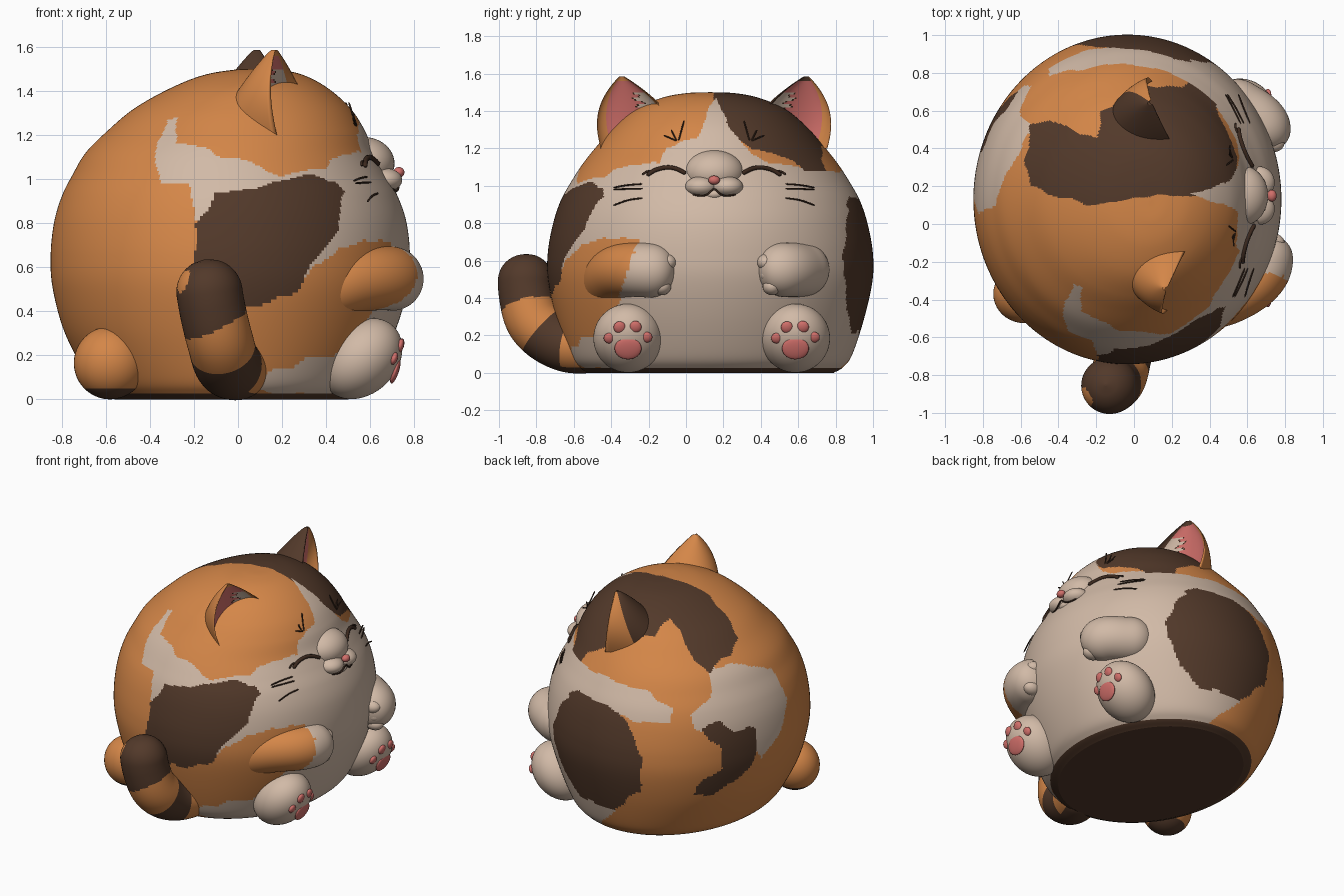
import bpy, bmesh, math
from mathutils import Vector, noise
from mathutils.bvhtree import BVHTree

if "Cube" in bpy.data.objects:
    bpy.data.objects.remove(bpy.data.objects["Cube"])

COLOURS = [("orange_fur", (0.66, 0.24, 0.065)), ("brown_fur", (0.085, 0.041, 0.023)),
           ("cream_fur", (0.64, 0.49, 0.385)), ("pink_skin", (0.64, 0.16, 0.145)),
           ("dark_line", (0.045, 0.022, 0.013))]
MATS = []
for mat_name, rgb in COLOURS:
    m = bpy.data.materials.new(mat_name)
    m.diffuse_color = (*rgb, 1)
    m.use_nodes = True
    m.node_tree.nodes["Principled BSDF"].inputs["Base Color"].default_value = m.diffuse_color
    MATS.append(m)
ORANGE, BROWN, CREAM, PINK, LINE = range(5)


def spline(pts, n):
    """Smooth path through the points, n samples per span."""
    p = [Vector(q) for q in pts]
    p = [2 * p[0] - p[1]] + p + [2 * p[-1] - p[-2]]
    out = []
    for i in range(1, len(p) - 2):
        a, b, c, d = p[i - 1:i + 3]
        for k in range(n):
            t = k / n
            out.append(0.5 * (2 * b + (c - a) * t + (2 * a - 5 * b + 4 * c - d) * t * t
                              + (3 * b - a - 3 * c + d) * t ** 3))
    return out + [p[-2]]


def loft(name, rings, colour):
    """Skin closed rings; colour is an index or a rule(centre, ring fraction, angle)."""
    n = len(rings[0])
    verts = [v for r in rings for v in r]
    faces = [(i * n + j, i * n + (j + 1) % n, (i + 1) * n + (j + 1) % n, (i + 1) * n + j)
             for i in range(len(rings) - 1) for j in range(n)]
    sides = len(faces)
    faces += [tuple(range(n))[::-1], tuple(range(len(verts) - n, len(verts)))]
    me = bpy.data.meshes.new(name)
    me.from_pydata(verts, [], faces)
    for m in MATS:
        me.materials.append(m)
    for f in me.polygons:
        i, j = divmod(f.index, n)
        f.use_smooth = f.index < sides
        t = (i + 0.5) / (len(rings) - 1)
        f.material_index = colour(f.center, t, (j + 0.5) / n * math.tau) if callable(colour) else colour
    bm = bmesh.new()
    bm.from_mesh(me)
    bmesh.ops.recalc_face_normals(bm, faces=bm.faces)
    bm.to_mesh(me)
    bm.free()
    ob = bpy.data.objects.new(name, me)
    bpy.context.collection.objects.link(ob)
    return ob


def limb(name, path, radius, colour, seg=32, n=14):
    """Round-ended tube along a smooth path."""
    p = spline(path, n)
    dist = [0]
    for a, b in zip(p, p[1:]):
        dist.append(dist[-1] + (b - a).length)
    side, rings = Vector((0.31, 0.2, 0.93)), []
    for i, c in enumerate(p):
        tan = (p[min(i + 1, len(p) - 1)] - p[max(i - 1, 0)]).normalized()
        side = (side - tan * side.dot(tan)).normalized()
        up = tan.cross(side)
        e = min(1, min(dist[i], dist[-1] - dist[i]) / radius)
        r = radius * max(0.03, math.sqrt(1 - (1 - e) ** 2))
        rings.append([c + r * (side * math.cos(k * math.tau / seg) + up * math.sin(k * math.tau / seg))
                      for k in range(seg)])
    return loft(name, rings, colour)


def ball(name, centre, radii, colour, lean=0, seg=40):
    """Ellipsoid, optionally leaning forward with height."""
    rings = []
    for i in range(25):
        a = math.pi * (0.01 + 0.98 * i / 24)
        ring = []
        for k in range(seg):
            b = k * math.tau / seg
            o = Vector((radii[0] * math.sin(a) * math.cos(b), radii[1] * math.sin(a) * math.sin(b),
                        -radii[2] * math.cos(a)))
            o.x += lean * o.z
            ring.append(Vector(centre) + o)
        rings.append(ring)
    return loft(name, rings, colour)


# Coat patches: painted in order, each an outline seen from one side
PATCHES = []


def patch(view, colour, pts):
    PATCHES.append((view, colour, pts))


VIEWS = {"flank": (0, 2, lambda p: p.y < 0.13), "far": (0, 2, lambda p: p.y > 0.13),
         "rear": (1, 2, lambda p: p.x < -0.25), "top": (0, 1, lambda p: p.z > 1.08),
         "face": (1, 2, lambda p: p.x > 0.3)}
patch("flank", CREAM, [(-.33, 1.27), (-.28, 1.27), (-.28, 1.17), (-.05, 1.1), (.2, 1.02), (.35, 1.04),
                       (.6, 1.08), (.6, .73), (.35, .62), (.28, .52), (0, .8), (-.2, .8), (-.22, .97),
                       (-.36, .98), (-.38, 1.1)])
patch("flank", BROWN, [(-.2, .8), (-.1, .93), (.1, .95), (.2, 1), (.45, 1.03), (.49, .95), (.44, .75),
                       (.33, .63), (.27, .5), (.1, .43), (-.1, .42), (-.2, .6)])
patch("flank", CREAM, [(.1, .04), (.1, .12), (.25, .15), (.32, .2), (.45, .2), (.55, 0)])
patch("far", CREAM, [(.85, 0), (.1, 0), (-.1, .2), (0, .5), (0, .9), (-.22, .87), (-.46, .88),
                     (-.45, .96), (-.25, 1.05), (.2, 1.08), (.5, 1.1), (.85, 1.1)])
patch("far", BROWN, [(.44, .6), (.38, .85), (.2, .94), (-.05, .92), (-.22, .84), (-.32, .65), (-.3, .4),
                     (-.1, .22), (.2, .21), (.38, .38)])
patch("rear", CREAM, [(.72, .92), (.6, 1), (.5, 1.16), (.3, 1.15), (.1, 1.05), (.05, .85), (.2, .63),
                      (.35, .55), (.45, .72), (.74, .84)])
patch("rear", BROWN, [(.7, .84), (.6, .86), (.53, .78), (.38, .77), (.38, .62), (.45, .48), (.64, .35),
                      (.74, .36), (.74, .43), (.62, .55), (.62, .68)])
patch("top", BROWN, [(-.58, .33), (-.56, .52), (-.45, .55), (-.2, .45), (-.17, .6), (.1, .74), (.25, .72),
                     (.35, .78), (.45, .72), (.4, .15), (.1, .15), (-.25, .1), (-.55, .2)])
patch("face", CREAM, [(.16, 1.48), (.1, 1.35), (.05, 1.25), (-.1, 1.2), (-.13, 1.12), (-.3, 1.12),
                      (-.42, 1.06), (-.53, 1.02), (-.44, .98), (-.46, .85), (-.53, .72), (-.25, .72),
                      (-.33, .45), (-.38, .3), (-.5, .15), (-.55, 0), (.9, 0), (.85, .3), (.84, .6),
                      (.86, .85), (.92, .98), (.7, 1.07), (.45, 1.13), (.35, 1.17), (.25, 1.3), (.2, 1.42)])
patch("face", BROWN, [(.15, 1.52), (.21, 1.33), (.35, 1.19), (.45, 1.18), (.6, 1.11), (.78, 1.09),
                      (.85, 1.12), (.75, 1.3), (.5, 1.5)])


def inside(u, v, poly):
    hit = False
    for (a, b), (c, d) in zip(poly, poly[1:] + poly[:1]):
        if (b > v) != (d > v) and u < a + (v - b) * (c - a) / (d - b):
            hit = not hit
    return hit


def coat(p, t, ang):
    if p.z < 0.025:
        return BROWN
    q = p + 0.022 * noise.noise_vector(p * 9)
    result = ORANGE
    for view, colour, pts in PATCHES:
        i, j, test = VIEWS[view]
        if test(p) and inside(q[i], q[j], pts):
            result = colour
    return result


# Body: rows of height, rear x, front x, half width
ROWS = [(0, -.56, .5, .66), (.03, -.62, .56, .71), (.1, -.68, .62, .76), (.3, -.785, .71, .825),
        (.5, -.84, .77, .868), (.65, -.85, .78, .868), (.8, -.835, .765, .84), (.92, -.8, .725, .8),
        (1.02, -.75, .67, .745), (1.12, -.69, .615, .68), (1.22, -.59, .575, .6), (1.32, -.47, .51, .51),
        (1.41, -.31, .41, .4), (1.47, -.16, .3, .26), (1.495, -.02, .19, .13), (1.5, .08, .09, .01)]
SEG = 400
body_rings = []
for z, x0, x1, h in spline(ROWS, 12):
    body_rings.append([Vector(((x0 + x1) / 2 + (x1 - x0) / 2 * math.cos(k * math.tau / SEG),
                               0.13 + h * math.sin(k * math.tau / SEG), z)) for k in range(SEG)])
body = loft("body", body_rings, coat)
tree = BVHTree.FromPolygons([v.co for v in body.data.vertices], [tuple(f.vertices) for f in body.data.polygons])


def on_face(y, z, out=0.0):
    return tree.ray_cast(Vector((2, y, z)), Vector((-1, 0, 0)))[0] + Vector((out, 0, 0))


# Ears, mirrored about the head's centre line, with a pink hollow and cream tuft
for sign, label, fur, shift in ((1, "near", ORANGE, 0), (-1, "far", BROWN, -0.08)):
    def place(p, s=sign, sh=shift):
        return Vector((p.x + sh, p.y if s > 0 else 0.3 - p.y, p.z))
    face_dir, across = Vector((.93, -.36, 0)), Vector((.36, .93, 0))
    rings = []
    for i in range(45):
        t = i / 44
        c = Vector((.26, -.24, 1.2)).lerp(Vector((.175, -.345, 1.585)), t)
        w, d = .22 * (1 - t ** 2.4) + .012, .38 * (1 - t) ** .9 + .025
        rings.append([place(c + across * w * math.cos(a)
                            - face_dir * d * (math.sin(a) if math.sin(a) > 0 else -.4 * math.sin(a)))
                      for a in (k * math.tau / 80 for k in range(80))])

    def ear_colour(p, t, a, f=fur):
        c = math.cos(a)
        if math.sin(a) < 0 and abs(c) < .87 and t < .93:
            edge = c - .15 - .22 * math.sin(t * 62)
            if t < .78 and edge > .12:
                return CREAM
            return LINE if .35 < t < .78 and edge > .04 else PINK
        return ORANGE if f == BROWN and c < -.87 else f
    loft(label + "_ear", rings, ear_colour)

# Arms resting on the belly
limb("near_arm", [(.2, -.45, .42), (.5, -.385, .53), (.68, -.25, .55), (.695, -.05, .53)], .145,
     lambda p, t, a: ORANGE if p.y < -.31 + .35 * (p.z - .55) else CREAM, 64, 20)
limb("far_arm", [(.42, .68, .56), (.57, .61, .55), (.68, .52, .55), (.695, .38, .53)], .145, CREAM, 48)
for y, s in ((-.1, 1), (.43, -1)):
    for k in range(3):
        ball("arm_toe", (.735, y - .015 * s * k, .59 - .065 * k), (.062, .05, .045), CREAM, 0, 24)

# Feet with pink pads on the soles
for label, y in (("near", -.31), ("far", .585)):
    fc, fr, lean = Vector((.56, y, .185)), Vector((.18, .185, .184)), .25
    ball(label + "_foot", fc, fr, CREAM, lean, 56)
    for dy, dz, ry, rz in ((0, -.055, .072, .058), (-.1, .0, .03, .028), (-.045, .058, .032, .032),
                           (.04, .06, .032, .032), (.1, .005, .03, .028)):
        x = fr.x * math.sqrt(1 - (dy / fr.y) ** 2 - (dz / fr.z) ** 2) + lean * dz
        ball(label + "_pad", fc + Vector((x - .004, dy, dz)), (.017, ry, rz), PINK,
             lean - dz * .9, 24)

# Rear foot and striped tail
ball("rear_foot", (-.58, -.37, .165), (.165, .155, .165), lambda p, t, a: BROWN if p.z < .05 else ORANGE)


def stripes(p, t, a):
    if (p - Vector((-.26, -.92, .54))).length < .055:
        return ORANGE
    return BROWN if t > .63 + .25 * (p.x + .12) or .23 < t < .44 or p.z < .03 else ORANGE


limb("tail", [(.05, -.42, .15), (-.04, -.64, .155), (-.08, -.8, .26), (-.12, -.852, .43), (-.15, -.852, .635)],
     .15, stripes, 64, 20)

# Muzzle, chin and nose
for y in (.08, .22):
    ball("muzzle", (.66, y, .995), (.085, .085, .055), CREAM)
ball("chin", (.665, .15, .955), (.06, .06, .035), CREAM)
ball("nose", (.73, .15, 1.03), (.025, .031, .024), PINK, 0, 24)
ball("nose_bridge", (.57, .15, 1.07), (.14, .16, .12), CREAM)

# Closed eyes, whiskers and brow hairs
for k in (-1, 1):
    def line(name, pts, r, out=(0, 0, 0), mir=k):
        limb(name, [on_face(.15 + mir * y, z, o) for (y, z), o in zip(pts, out)], r, LINE, 8, 8)
    line("closed_eye", [(.15, 1.065), (.2, 1.09), (.25, 1.098), (.31, 1.085), (.36, 1.055)], .012, (0.006,) * 5)
    line("eyelash", [(.33, 1.08), (.36, 1.075), (.385, 1.06)], .006, (0, .005, .01))
    for z, tilt in ((1.01, -.02), (.985, -.005), (.935, -.04)):
        line("whisker", [(.38, z), (.46, z + tilt * .3), (.54, z + tilt)], .0045, (0, .012, .03))
    for y0, y1, z1 in ((.19, .16, 1.35), (.2, .23, 1.3), (.2, .27, 1.27)):
        line("brow_hair", [(y0, 1.24), ((y0 + y1) / 2, (1.24 + z1) / 2), (y1, z1)], .004, (0, .012, .04))
    limb("mouth", [(.73, .15, .985), (.723, .15 + k * .05, .948), (.7, .15 + k * .12, .953)], .005, LINE, 8, 8)
